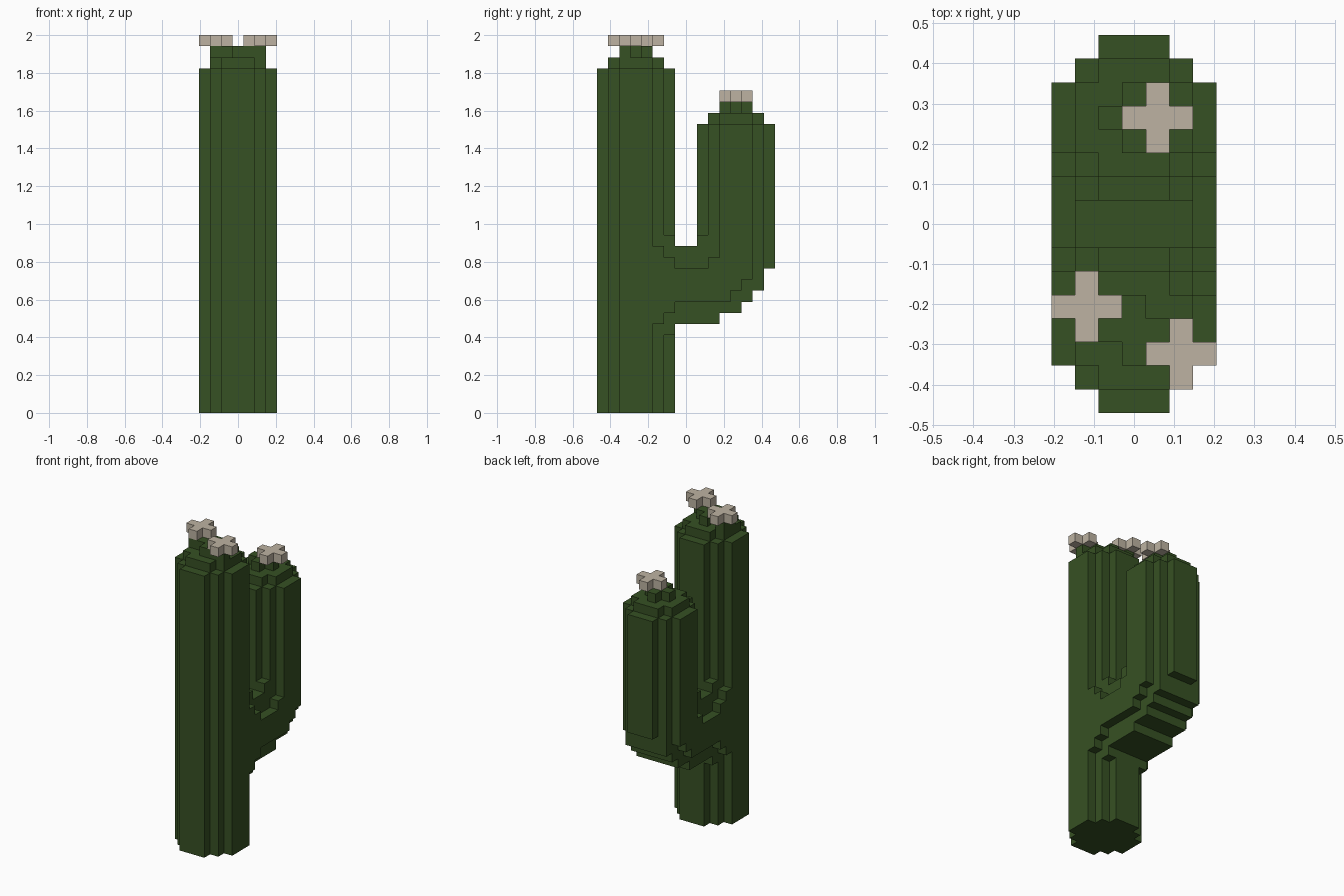
import bpy, bmesh

cube = bpy.data.objects.get("Cube")
if cube:
    bpy.data.objects.remove(cube, do_unlink=True)

U = 2 / 34                 # size of one block
NX, NY = 7, 16             # footprint in blocks


def material(name, rgb):
    m = bpy.data.materials.new(name)
    m.use_nodes = True
    m.diffuse_color = (*rgb, 1)
    bsdf = m.node_tree.nodes["Principled BSDF"]
    bsdf.inputs["Base Color"].default_value = (*rgb, 1)
    bsdf.inputs["Roughness"].default_value = 0.9
    return m


green = material("cactus green", (0.037, 0.082, 0.017))
cream = material("flower cream", (0.51, 0.45, 0.36))


def slabs(*rows):
    """Blocks from rows of (width centred on x, y0, y1, z0, z1)."""
    return {(x, y, z) for w, y0, y1, z0, z1 in rows
            for x in range((NX - w) // 2, (NX + w) // 2)
            for y in range(y0, y1) for z in range(z0, z1)}


def column(y, z0, z1):
    """Rounded seven-block column starting at row y, with a stepped crown."""
    return slabs((3, y, y + 7, z0, z1), (5, y + 1, y + 6, z0, z1), (7, y + 2, y + 5, z0, z1),
                 (3, y + 1, y + 6, z1, z1 + 1), (5, y + 2, y + 5, z1, z1 + 1),
                 (1, y + 2, y + 5, z1 + 1, z1 + 2), (3, y + 3, y + 4, z1 + 1, z1 + 2))


def flower(x, y, z):
    return {(x + dx, y + dy, z) for dx, dy in ((0, 0), (1, 0), (-1, 0), (0, 1), (0, -1))}


# Trunk with the flared joint towards the arm and stubs under its flowers
trunk = column(0, 0, 31) | slabs((7, 5, 6, 8, 15), (7, 6, 7, 9, 14), (5, 6, 7, 7, 16))
trunk |= {(1, 3, 32), (1, 4, 32), (4, 2, 32), (5, 2, 32)}

# Arm: bridge, stepped elbow and upright column
arm = column(9, 13, 26)
arm |= slabs((7, 7, 12, 10, 13), (5, 7, 9, 8, 15), (5, 9, 10, 8, 16), (5, 10, 11, 8, 14),
             (7, 10, 11, 10, 14), (5, 11, 13, 9, 13), (7, 12, 13, 11, 13),
             (5, 13, 14, 10, 13), (7, 13, 14, 12, 13), (5, 14, 15, 11, 13))

parts = [("trunk", trunk, green), ("arm", arm, green),
         ("trunk_flower_right", flower(1, 4, 33), cream),
         ("trunk_flower_left", flower(5, 2, 33), cream),
         ("arm_flower", flower(4, 12, 28), cream)]
solid = set().union(*(cells for _, cells, _ in parts))


def build(name, cells, mat):
    """Skin the outside of the blocks and merge coplanar faces."""
    bm = bmesh.new()
    verts = {}

    def vert(p):
        if p not in verts:
            verts[p] = bm.verts.new(((p[0] - NX / 2) * U, (p[1] - NY / 2) * U, p[2] * U))
        return verts[p]

    for c in sorted(cells):
        for a in range(3):
            for s in (-1, 1):
                n = list(c)
                n[a] += s
                if tuple(n) in solid:
                    continue
                quad = []
                for du, dv in ((0, 0), (1, 0), (1, 1), (0, 1)):
                    p = list(c)
                    p[a] += s > 0
                    p[(a + 1) % 3] += du
                    p[(a + 2) % 3] += dv
                    quad.append(vert(tuple(p)))
                bm.faces.new(quad if s > 0 else quad[::-1])
    bmesh.ops.dissolve_limit(bm, angle_limit=0.02, verts=bm.verts[:], edges=bm.edges[:])
    mesh = bpy.data.meshes.new(name)
    bm.to_mesh(mesh)
    bm.free()
    mesh.materials.append(mat)
    bpy.context.collection.objects.link(bpy.data.objects.new(name, mesh))


for part in parts:
    build(*part)
